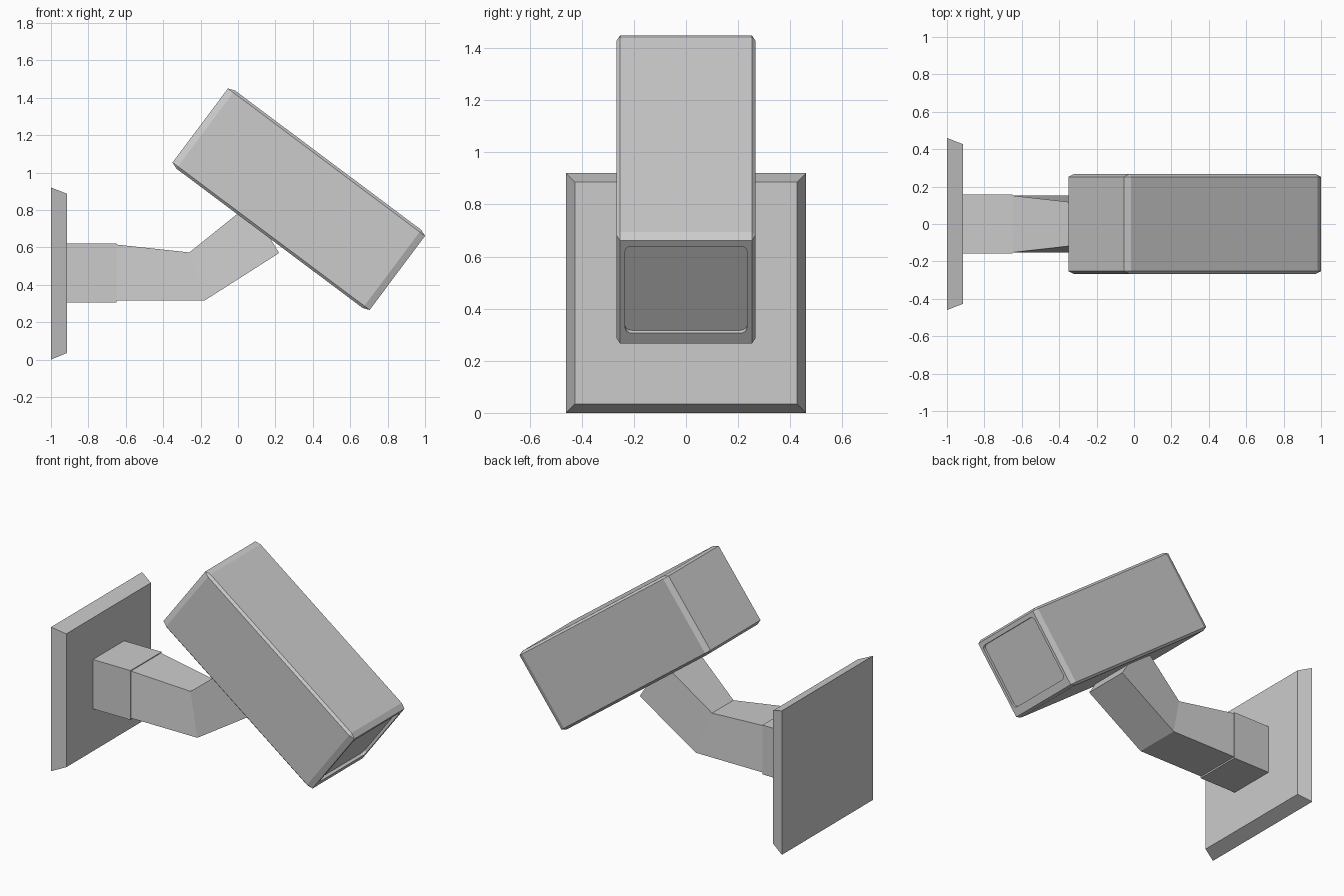
import bpy, bmesh, math
from mathutils import Matrix

cube = bpy.data.objects.get("Cube")
if cube:
    bpy.data.objects.remove(cube, do_unlink=True)

GREY = (0.6, 0.6, 0.6, 1)
grey = bpy.data.materials.new("light grey")
grey.use_nodes = True
grey.diffuse_color = GREY
grey.node_tree.nodes["Principled BSDF"].inputs["Base Color"].default_value = GREY


def finish(name, bm):
    bmesh.ops.recalc_face_normals(bm, faces=bm.faces)
    mesh = bpy.data.meshes.new(name)
    bm.to_mesh(mesh)
    bm.free()
    mesh.materials.append(grey)
    obj = bpy.data.objects.new(name, mesh)
    bpy.context.collection.objects.link(obj)
    return obj


def loft(name, sections):
    """Four-sided solid; each section is (bottom x, z, half width, top x, z, half width)."""
    bm = bmesh.new()
    rings = []
    for bx, bz, bw, tx, tz, tw in sections:
        corners = [(bx, -bw, bz), (bx, bw, bz), (tx, tw, tz), (tx, -tw, tz)]
        rings.append([bm.verts.new(c) for c in corners])
    for a, b in zip(rings, rings[1:]):
        for i in range(4):
            j = (i + 1) % 4
            bm.faces.new((a[i], a[j], b[j], b[i]))
    bm.faces.new(rings[0])
    bm.faces.new(rings[-1])
    return finish(name, bm)


# Wall plate with sloped rim
loft("wall_plate", [(-1, 0, 0.46, -1, 0.92, 0.46),
                    (-0.915, 0.035, 0.427, -0.915, 0.887, 0.427)])

# Square stub and bent arm
loft("arm_stub", [(-0.92, 0.305, 0.157, -0.92, 0.62, 0.157),
                  (-0.65, 0.305, 0.157, -0.65, 0.62, 0.157)])
loft("bent_arm", [(-0.66, 0.315, 0.153, -0.66, 0.616, 0.153),
                  (-0.18, 0.315, 0.153, -0.26, 0.573, 0.108),
                  (0.22, 0.57, 0.153, 0.06, 0.83, 0.153)])

# Camera housing: chamfered box tilted downwards
LENGTH, WIDTH, HEIGHT = 1.316, 0.534, 0.522
tilt = Matrix.Translation((0.325, 0, 0.8575)) @ Matrix.Rotation(math.radians(36.8), 4, "Y")

bm = bmesh.new()
bmesh.ops.create_cube(bm, size=1)
bmesh.ops.bevel(bm, geom=bm.edges[:], offset=0.027, segments=1, affect="EDGES")
bmesh.ops.scale(bm, vec=(LENGTH, WIDTH, HEIGHT), verts=bm.verts)
bm.transform(tilt)
housing = finish("camera_housing", bm)

# Shallow lens window with rounded corners, cut into the front end
DEPTH = 0.018
bm = bmesh.new()
bmesh.ops.create_cube(bm, size=1)
bmesh.ops.scale(bm, vec=(DEPTH * 2, 0.468, 0.416), verts=bm.verts)
long_edges = [e for e in bm.edges if abs(e.verts[0].co.x - e.verts[1].co.x) > DEPTH]
bmesh.ops.bevel(bm, geom=long_edges, offset=0.025, segments=4, profile=0.5, affect="EDGES")
bm.transform(tilt @ Matrix.Translation((LENGTH / 2, 0, 0.012)))
cutter = finish("window_cutter", bm)
cutter.hide_render = True

cut = housing.modifiers.new("window", "BOOLEAN")
cut.operation = "DIFFERENCE"
cut.solver = "EXACT"
cut.object = cutter
bpy.context.view_layer.objects.active = housing
housing.select_set(True)
bpy.ops.object.modifier_apply(modifier=cut.name)
bpy.data.objects.remove(cutter, do_unlink=True)
